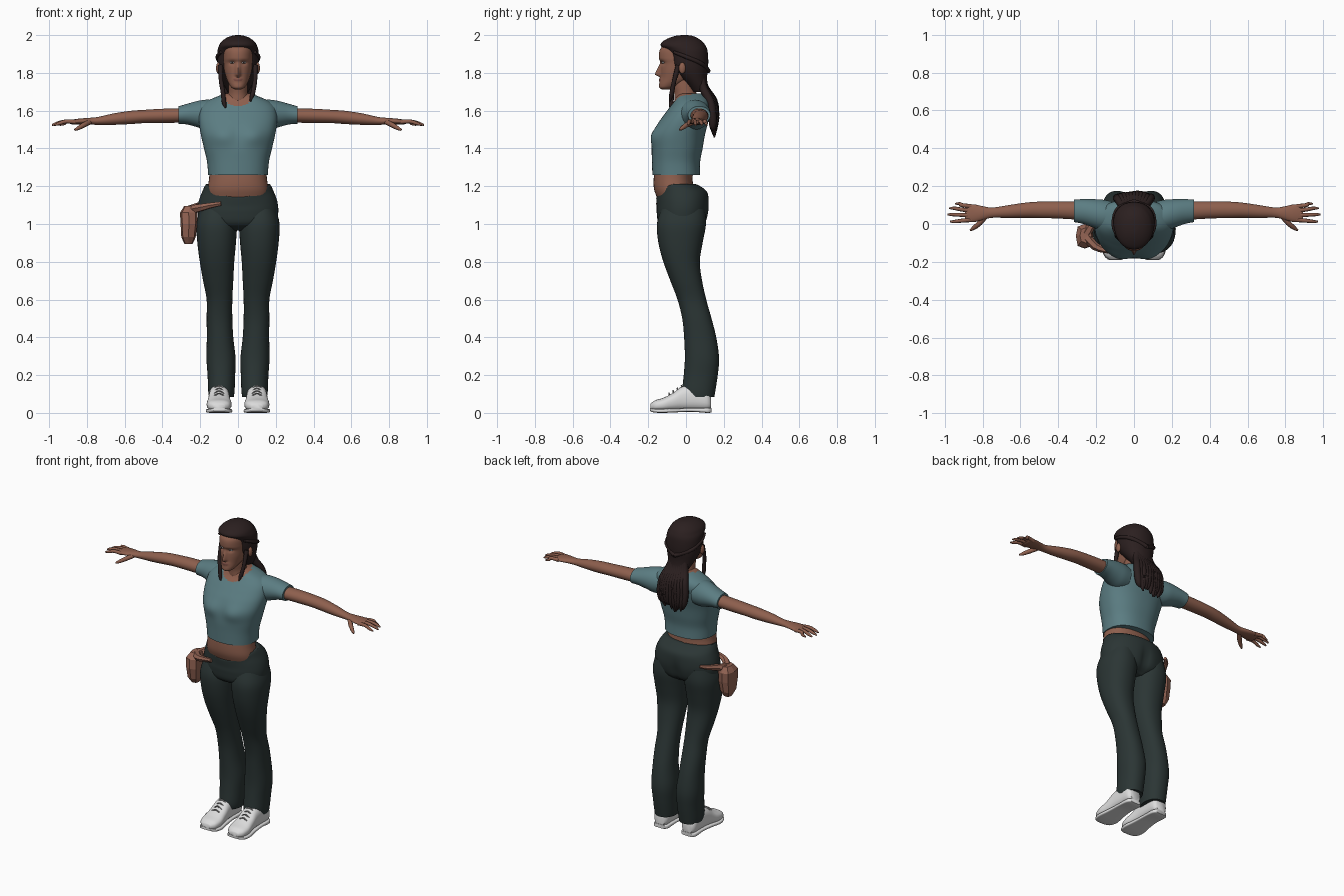
import bpy, bmesh, math, random
from mathutils import Vector
random.seed(4)


def mat(name, r, g, b):
    m = bpy.data.materials.new(name)
    m.diffuse_color = (r, g, b, 1)
    return m


SKIN = mat("skin", .27, .115, .075)
SHIRT = mat("teal_cloth", .105, .205, .225)
PANTS = mat("dark_green_cloth", .024, .036, .035)
HAIR = mat("dark_brown_hair", .024, .014, .014)
WHITE = mat("white_leather", .72, .72, .72)
GREY = mat("grey_lace", .3, .3, .3)
LIPS = mat("lips", .19, .07, .055)
TAN = mat("tan_leather", .30, .13, .09)


def spline(pts, k):
    # Catmull-Rom interpolation of equal-length tuples
    out = []
    for i in range(len(pts) - 1):
        p0, p1 = pts[max(i - 1, 0)], pts[i]
        p2, p3 = pts[i + 1], pts[min(i + 2, len(pts) - 1)]
        for j in range(k):
            t = j / k
            out.append([.5 * (2 * b + (c - a) * t + (2 * a - 5 * b + 4 * c - d) * t * t
                              + (3 * b - a - 3 * c + d) * t ** 3)
                        for a, b, c, d in zip(p0, p1, p2, p3)])
    return out + [list(pts[-1])]


def skin_rings(name, rings, mats, caps=True, rule=None, smooth=True):
    bm = bmesh.new()
    vs = [[bm.verts.new(p) for p in r] for r in rings]
    n = len(vs[0])
    for a, b in zip(vs, vs[1:]):
        for i in range(n):
            bm.faces.new((a[i], a[(i + 1) % n], b[(i + 1) % n], b[i]))
    if caps:
        bm.faces.new(vs[0])
        bm.faces.new(vs[-1])
    bmesh.ops.recalc_face_normals(bm, faces=bm.faces)
    if rule:
        for f in bm.faces:
            f.material_index = rule(f.calc_center_median())
    me = bpy.data.meshes.new(name)
    bm.to_mesh(me)
    bm.free()
    for m in mats:
        me.materials.append(m)
    if smooth:
        me.shade_smooth()
        me.set_sharp_from_angle(angle=math.radians(50))
    ob = bpy.data.objects.new(name, me)
    bpy.context.collection.objects.link(ob)
    return ob


def loft(name, mats, rings, axis="z", s=1, n=40, k=4, p=2.0, warp=None, **kw):
    # ring = (position on axis, centre u, radius u, low v, high v)
    out = []
    for t, c, r, lo, hi in spline(rings, k):
        ring = []
        for i in range(n):
            a = 2 * math.pi * i / n
            ca, sa = math.cos(a), math.sin(a)
            u = c + r * math.copysign(abs(ca) ** (2 / p), ca)
            v = (lo + hi) / 2 + (hi - lo) / 2 * math.copysign(abs(sa) ** (2 / p), sa)
            q = Vector({"z": (u, v, t), "x": (t, u, v), "y": (u, t, v)}[axis])
            if warp:
                q = warp(q)
            q.x *= s
            ring.append(q)
        out.append(ring)
    return skin_rings(name, out, mats, **kw)


def tube(name, m, pts, s=1, n=8, k=5):
    # point = (x, y, z, radius)
    c = spline(pts, k)
    out = []
    for i, q in enumerate(c):
        d = Vector(c[min(i + 1, len(c) - 1)][:3]) - Vector(c[max(i - 1, 0)][:3])
        rot = d.to_track_quat("Z", "Y")
        ring = []
        for j in range(n):
            a = 2 * math.pi * j / n
            v = Vector(q[:3]) + rot @ Vector((math.cos(a), math.sin(a), 0)) * max(q[3], .001)
            ring.append((v.x * s, v.y, v.z))
        out.append(ring)
    return skin_rings(name, out, [m])


def blob(name, m, loc, size):
    x, y, z = loc
    a, b, c = size
    return loft(name, [m], [(z + c * math.sin(t), x, a * math.cos(t) + 1e-4, y - b * math.cos(t), y + b * math.cos(t))
                            for t in [(-1.55 + .31 * i) for i in range(11)]], n=16, k=1)


def bump(q, x, z, sx, sz):
    return math.exp(-((abs(q.x) - x) / sx) ** 2 - ((q.z - z) / sz) ** 2)


# Shirt, with the neckline opening coloured as skin
def bust(q):
    if q.y < 0:
        q.y -= .013 * bump(q, .085, 1.465, .055, .05) - .006 * bump(q, 0, 1.47, .03, .05)
    return q


loft("shirt", [SHIRT, SKIN], [
    (1.26, 0, .158, -.178, .075), (1.33, 0, .164, -.18, .075), (1.40, 0, .18, -.182, .088),
    (1.47, 0, .196, -.178, .10), (1.53, 0, .206, -.15, .115), (1.58, 0, .207, -.115, .125),
    (1.62, 0, .197, -.085, .13), (1.65, 0, .165, -.063, .125), (1.675, 0, .11, -.05, .11),
    (1.69, 0, .07, -.035, .09)], n=72, k=6, p=2.3, warp=bust,
    rule=lambda c: int(c.y < .03 and (c.x / .085) ** 2 + ((c.z - 1.70) / .075) ** 2 < 1))

# Bare midriff
loft("midriff", [SKIN], [(1.06, 0, .14, -.11, .04), (1.11, 0, .155, -.14, .045), (1.15, 0, .162, -.158, .045),
                         (1.19, 0, .161, -.17, .04), (1.24, 0, .153, -.171, .035), (1.30, 0, .15, -.165, .04)], p=2.2)


# Trousers: hips with a dipped waistline, then two flared legs
def dip(q):
    t = max(0, (q.z - 1.06) / .15)
    if q.y < -.04:
        q.z -= t * .065 * max(0, 1 - (q.x / .17) ** 2) * min(1, (-.04 - q.y) / .06)
    elif q.z < 1.18:
        q.y -= .02 * bump(q, 0, 1.04, .025, .07) * (q.y > .05)
    return q


loft("trouser_hips", [PANTS], [
    (.965, 0, .10, -.09, .05), (1.0, 0, .195, -.143, .10), (1.06, 0, .213, -.155, .12),
    (1.12, 0, .208, -.155, .122), (1.17, 0, .19, -.157, .112), (1.2, 0, .176, -.157, .075),
    (1.212, 0, .168, -.15, .05)], n=56, p=2.15, warp=dip)

for side, s in (("left", 1), ("right", -1)):
    loft(side + "_trouser_leg", [PANTS], [
        (.085, .088, .066, -.012, .15), (.12, .088, .07, -.02, .156), (.2, .088, .073, -.012, .168),
        (.29, .09, .077, -.006, .175), (.4, .095, .07, -.01, .16), (.5, .098, .068, -.02, .135),
        (.6, .098, .068, -.045, .107), (.7, .105, .08, -.083, .085), (.8, .111, .091, -.12, .073),
        (.9, .113, .102, -.146, .088), (1.0, .113, .107, -.154, .106), (1.08, .11, .09, -.13, .1)], s=s, p=2.2)

    # Shoe, sole and laces
    loft(side + "_shoe", [WHITE], [
        (.132, .1, .035, .02, .09), (.11, .1, .05, .012, .125), (.05, .1, .053, .012, .15), (-.02, .1, .055, .012, .14),
        (-.07, .1, .06, .01, .105), (-.12, .1, .066, .008, .08), (-.165, .1, .056, .01, .066),
        (-.188, .1, .03, .018, .048)], axis="y", s=s, n=28, p=2.5)
    loft(side + "_sole", [WHITE], [
        (.134, .1, .036, .002, .026), (.11, .1, .052, 0, .026), (.03, .1, .053, .006, .026),
        (-.05, .1, .06, .003, .024), (-.12, .1, .07, 0, .022), (-.168, .1, .058, .002, .022),
        (-.19, .1, .034, .01, .026)], axis="y", s=s, n=24, p=5)
    for i in range(4):
        y, z = -.02 - .022 * i, .142 - .0135 * i
        tube(side + "_lace", GREY, [(.062, y, z - .022, .004), (.1, y - .004, z + .002, .004),
                                    (.138, y, z - .022, .004)], s=s, n=6)

    # Sleeve and arm
    loft(side + "_sleeve", [SHIRT], [
        (.12, .04, .08, 1.50, 1.655), (.17, .047, .082, 1.5, 1.658), (.22, .057, .074, 1.514, 1.65),
        (.27, .066, .065, 1.527, 1.636), (.316, .07, .06, 1.53, 1.623)], axis="x", s=s)
    loft(side + "_arm", [SKIN], [
        (.28, .07, .048, 1.537, 1.613), (.4, .074, .045, 1.535, 1.61), (.5, .075, .043, 1.534, 1.604),
        (.57, .073, .04, 1.529, 1.599), (.66, .066, .034, 1.525, 1.585), (.745, .06, .027, 1.525, 1.566),
        (.79, .058, .034, 1.527, 1.562), (.84, .057, .046, 1.528, 1.558), (.88, .058, .045, 1.528, 1.552),
        (.893, .058, .035, 1.532, 1.548)], axis="x", s=s, n=28)
    # Fingers and thumb
    for y0, x1, y1 in ((.093, .945, .107), (.07, .975, .083), (.046, .985, .05), (.022, .972, .013)):
        tube(side + "_finger", SKIN, [(.86, y0, 1.54, .012), (.91, (y0 + y1) / 2, 1.543, .0105),
                                      (x1 - .025, y1, 1.532, .009), (x1, y1, 1.523, .004)], s=s)
    tube(side + "_thumb", SKIN, [(.785, .04, 1.54, .014), (.815, .005, 1.525, .014),
                                 (.845, -.02, 1.508, .011), (.865, -.033, 1.498, .005)], s=s)

    # Eye, brow and ear
    blob(side + "_eye", WHITE, (s * .031, -.121, 1.855), (.013, .007, .005))
    blob(side + "_iris", HAIR, (s * .031, -.126, 1.855), (.005, .004, .005))
    tube(side + "_brow", HAIR, [(.015, -.134, 1.872, .002), (.034, -.128, 1.877, .003),
                                (.053, -.112, 1.871, .0015)], s=s, n=6)
    blob(side + "_ear", SKIN, (s * .104, -.02, 1.825), (.012, .018, .03))

    # Braids running round the head and loose strands at the cheek
    tube(side + "_braid", HAIR, [(.09, -.065, 1.91, .008), (.108, -.0, 1.885, .011),
                                 (.085, .08, 1.85, .012), (.0, .118, 1.81, .013)], s=s)
    end = 1.615 if s < 0 else 1.65
    tube(side + "_cheek_strand", HAIR, [(.092, -.04, 1.84, .014), (.09, -.062, 1.76, .012),
                                        (.08, -.074, 1.70, .012), (.074, -.078, end + .03, .012),
                                        (.066, -.085, end, .004)], s=s)


# Head with a nose, eye sockets and coloured lips
def face(q):
    if q.y < -.06:
        ramp = max(0, min(1, (1.86 - q.z) / .065)) if q.z > 1.79 else max(0, 1 - (1.79 - q.z) / .014)
        q.y -= .03 * ramp * math.exp(-(q.x / .012) ** 2)
        q.y += .010 * bump(q, .031, 1.853, .018, .012)
        q.y -= .007 * bump(q, 0, 1.764, .024, .011)
    return q


loft("head", [SKIN, LIPS], [
    (1.713, 0, .018, -.128, -.085), (1.722, 0, .034, -.141, -.06), (1.74, 0, .047, -.142, -.02),
    (1.77, 0, .061, -.135, .03), (1.81, 0, .072, -.134, .06), (1.85, 0, .077, -.134, .08),
    (1.88, 0, .079, -.143, .085), (1.925, 0, .077, -.137, .085), (1.96, 0, .06, -.10, .07),
    (1.98, 0, .03, -.06, .04)], n=96, k=8, p=2.15, warp=face,
    rule=lambda c: int(abs(c.x) < .024 and abs(c.z - 1.764) < .0085 - abs(c.x) * .2 and c.y < -.1))

# Neck
loft("neck", [SKIN], [(1.60, 0, .07, -.05, .06), (1.65, 0, .06, -.06, .06), (1.69, 0, .052, -.062, .055),
                      (1.73, 0, .051, -.07, .05), (1.78, 0, .05, -.075, .05)], n=28)

# Hair cap swept back from the face
loft("hair_cap", [HAIR], [
    (1.70, 0, .055, .03, .13), (1.74, 0, .076, .0, .115), (1.78, 0, .093, -.04, .112), (1.82, 0, .105, -.075, .116),
    (1.86, 0, .109, -.088, .118), (1.90, 0, .109, -.095, .116), (1.925, 0, .107, -.113, .112),
    (1.945, 0, .10, -.134, .103), (1.965, 0, .088, -.125, .088), (1.985, 0, .062, -.09, .06),
    (1.997, 0, .03, -.05, .03), (2.0, 0, .006, -.015, .0)], n=56, p=2.1)

# Long locks hanging down the back
for i in range(11):
    x = -.085 + .017 * i
    r = random.uniform(-1, 1)
    deep = .02 * (1 - (x / .09) ** 2)
    tube("back_lock", HAIR, [
        (x * .5, .075, 1.80, .02), (x * .65, .09 + deep * .5, 1.72, .022), (x * .95, .125 + deep, 1.65, .022),
        (x * 1.05, .137 + deep * .8 + .004 * r, 1.58, .022), (x * .95 + .006 * r, .14 + deep * .6, 1.52, .018),
        (x * .8 + .01 * r, .14 + deep * .5, 1.455 + .02 * (1 + r) + 2.5 * x * x, .004)])

# Faceted hip pouch and its belt straps
loft("hip_pouch", [TAN], [(.895, -.262, .022, -.09, -.035), (.93, -.262, .038, -.115, -.015),
                          (1.0, -.26, .044, -.13, -.002), (1.06, -.261, .046, -.128, 0),
                          (1.095, -.255, .03, -.10, -.02)], n=8, k=1, p=3, smooth=False)
tube("front_strap", TAN, [(-.25, -.07, 1.075, .026), (-.205, -.118, 1.085, .022),
                          (-.15, -.138, 1.098, .016), (-.09, -.148, 1.108, .012)], n=6, k=2)
tube("back_strap", TAN, [(-.25, -.05, 1.075, .026), (-.222, .0, 1.09, .02),
                         (-.198, .06, 1.105, .014), (-.165, .092, 1.115, .01)], n=6, k=2)
